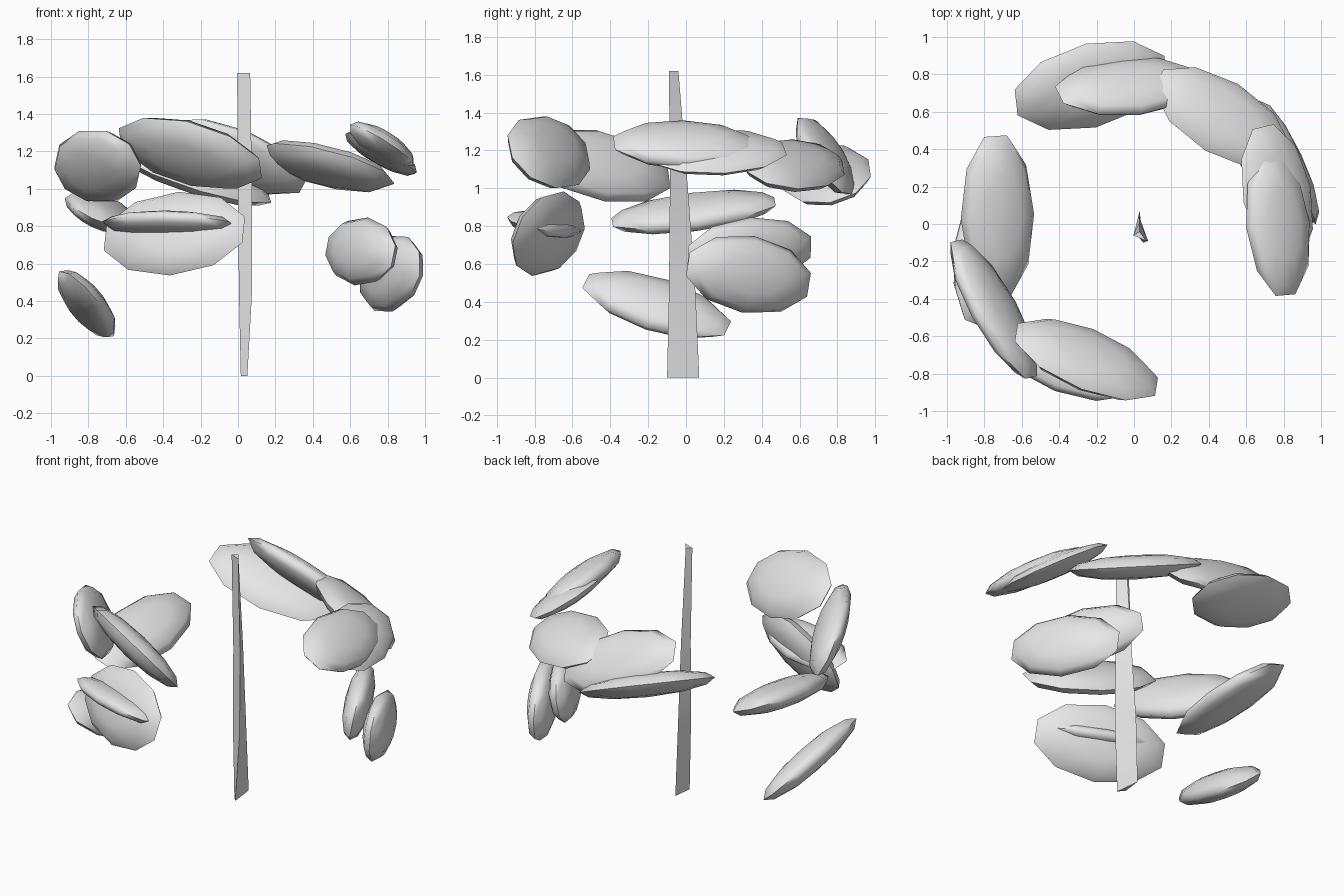
import bpy, bmesh, math
from mathutils import Vector, Matrix

cube = bpy.data.objects.get("Cube")
if cube:
    bpy.data.objects.remove(cube, do_unlink=True)

# Single pale grey material
grey = bpy.data.materials.new("pale_grey")
grey.use_nodes = True
grey.diffuse_color = (0.8, 0.8, 0.8, 1)
grey.node_tree.nodes["Principled BSDF"].inputs["Base Color"].default_value = (0.8, 0.8, 0.8, 1)


def finish(name, bm, angle):
    bmesh.ops.recalc_face_normals(bm, faces=bm.faces)
    mesh = bpy.data.meshes.new(name)
    bm.to_mesh(mesh)
    bm.free()
    mesh.materials.append(grey)
    obj = bpy.data.objects.new(name, mesh)
    bpy.context.collection.objects.link(obj)
    bpy.ops.object.select_all(action="DESELECT")
    obj.select_set(True)
    bpy.context.view_layer.objects.active = obj
    bpy.ops.object.shade_smooth_by_angle(angle=math.radians(angle))
    return obj


def leaf(name, root, tip, normal, width=0.42, thickness=0.15):
    """Flattened low-poly lens with blunt ends at root and tip, facing normal."""
    root, tip = Vector(root), Vector(tip)
    along = (tip - root).normalized()
    across = Vector(normal).cross(along).normalized()
    up = along.cross(across)
    frame = Matrix((along, across, up)).transposed().to_4x4()
    frame.translation = (root + tip) / 2
    bm = bmesh.new()
    bmesh.ops.create_uvsphere(bm, u_segments=10, v_segments=6, radius=1)
    half = (tip - root).length / 2 / math.cos(math.pi / 10)
    size = Matrix.Diagonal((half, width / 2, thickness / 2, 1))
    bmesh.ops.transform(bm, matrix=frame @ size, verts=bm.verts)
    return finish(name, bm, 75)


# Ring of leaves around the stalk
leaf("back_leaf_low", (-0.63, 0.65, 1.19), (0.17, 0.83, 0.95), (0.42, -0.32, 1), 0.48)
leaf("back_leaf_high", (-0.40, 0.69, 1.32), (0.35, 0.78, 1.02), (0.3, 0.75, 0.65))
leaf("back_left_leaf", (0.13, 0.77, 1.18), (0.81, 0.37, 1.06), (0.4, 0.4, 1), 0.45)
leaf("left_leaf_under", (0.69, 0.52, 1.21), (0.84, -0.20, 1.17), (0.5, 0.1, 0.85), 0.43, 0.12)
leaf("left_leaf_top", (0.73, 0.37, 1.22), (0.81, -0.38, 1.24), (0.55, 0, 0.83), 0.41)
leaf("left_leaf_inner", (0.83, 0.01, 0.64), (0.49, 0.66, 0.69), (0.7, 0.45, -0.15), 0.37, 0.17)
leaf("left_leaf_outer", (0.97, 0.01, 0.60), (0.67, 0.65, 0.49), (0.8, 0.42, -0.05), 0.41, 0.17)
leaf("right_leaf_middle", (-0.72, -0.39, 0.82), (-0.74, 0.47, 0.93), (0.35, -0.2, 0.9), 0.42, 0.16)
leaf("right_leaf_high", (-0.95, -0.09, 1.06), (-0.55, -0.82, 1.18), (-0.75, -0.4, -0.45), 0.43, 0.16)
leaf("right_leaf_low", (-0.86, -0.53, 0.51), (-0.76, 0.22, 0.26), (0.68, 0.25, 0.7), 0.39, 0.16)
leaf("front_leaf_high", (-0.63, -0.58, 1.27), (0.12, -0.87, 1.11), (0.35, 0.65, 0.65), 0.47, 0.16)
leaf("front_leaf_low", (-0.71, -0.57, 0.74), (0.03, -0.89, 0.78), (-0.45, -0.75, 0.33), 0.48, 0.16)
leaf("front_leaf_flat", (-0.71, -0.62, 0.81), (-0.03, -0.88, 0.81), (0.1, 0.3, 1), 0.32, 0.12)

# Twisted three-sided stalk, lofted through triangular sections
sections = [
    (0.0, [(0.03, 0.07), (0.015, -0.06), (0.05, -0.10)]),
    (0.45, [(0.025, 0.05), (0.005, -0.06), (0.075, -0.09)]),
    (1.0, [(0.03, 0.01), (0.0, -0.05), (0.075, -0.085)]),
    (1.62, [(0.03, -0.04), (-0.005, -0.06), (0.065, -0.09)]),
]
bm = bmesh.new()
rings = [[bm.verts.new((x, y, z)) for x, y in pts] for z, pts in sections]
for low, high in zip(rings, rings[1:]):
    for i in range(3):
        j = (i + 1) % 3
        bm.faces.new((low[i], low[j], high[j], high[i]))
bm.faces.new(rings[0])
bm.faces.new(rings[-1])
finish("stalk", bm, 30)
